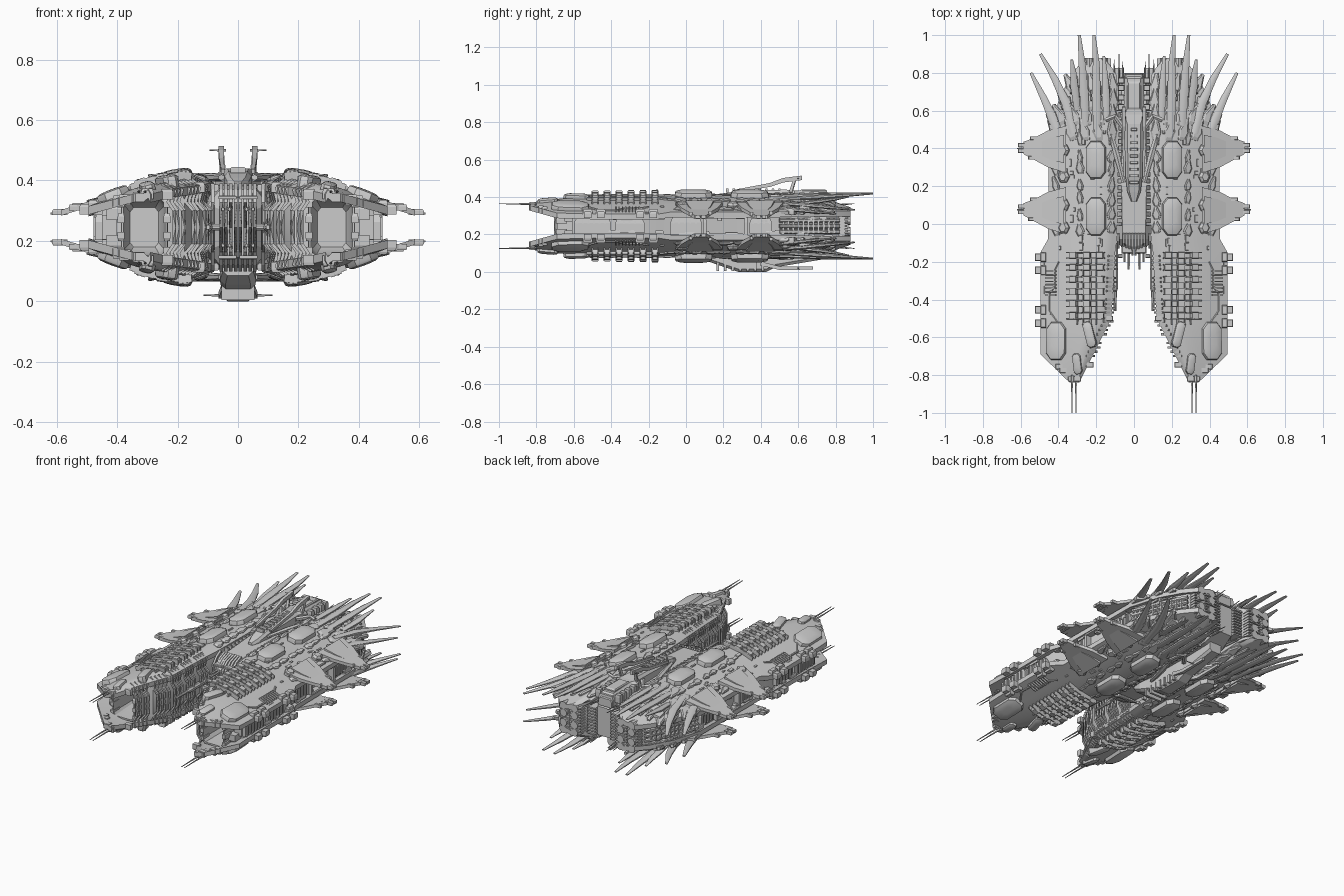
import bpy, bmesh, math, random
from mathutils import Vector, Matrix

if "Cube" in bpy.data.objects:
    bpy.data.objects.remove(bpy.data.objects["Cube"])
random.seed(4)
MID = 0.245   # height of the ship's plane of symmetry; all z below are relative to it

# hull stations: y, inner x, outer x, crest height, outer edge height
ST = [(-.84, .29, .34, .125, .112), (-.69, .215, .495, .145, .07), (-.5, .12, .495, .16, .064),
      (-.15, .10, .495, .165, .064), (-.08, .09, .455, .168, .075), (.5, .08, .45, .168, .075),
      (.68, .08, .39, .153, .08), (.8, .095, .325, .128, .08), (.88, .16, .26, .1, .08)]
PROFILE = [0, .06, .15, .3, .45, .72, 1]

def lerp(a, b, f): return a + (b - a) * f

def station(y):
    y = min(max(y, ST[0][0]), ST[-1][0])
    for a, b in zip(ST, ST[1:]):
        if y <= b[0]:
            f = (y - a[0]) / (b[0] - a[0])
            return [lerp(p, q, f) for p, q in zip(a, b)]

def crest(t, zt, ze):
    t = min(max(t, 0), 1)
    if t < .15: return zt * lerp(.88, 1, t / .15)
    if t < .45: return zt * lerp(1, .89, (t - .15) / .3)
    return lerp(zt * .89, ze, (t - .45) / .55)

def surf(x, y):
    _, xi, xo, zt, ze = station(y)
    return crest((x - xi) / (xo - xi), zt, ze)

def on_hull(x, y, lift=0, yaw=0, pitch=0):
    """Frame lying on the upper shell."""
    e = .02
    n = Vector((surf(x - e, y) - surf(x + e, y), surf(x, y - e) - surf(x, y + e), 2 * e)).normalized()
    ax = Vector((0, 1, 0)).cross(n).normalized()
    R = Matrix((ax, n.cross(ax), n)).transposed().to_4x4()
    return (Matrix.Translation((x, y, surf(x, y) + lift)) @ R @ Matrix.Rotation(yaw, 4, 'Z')
            @ Matrix.Rotation(pitch, 4, 'X'))

def at(x, y, z): return Matrix.Translation((x, y, z))

def loft(bm, rings):
    vs = [[bm.verts.new(p) for p in r] for r in rings]
    n = len(vs[0])
    for a, b in zip(vs, vs[1:]):
        for i in range(n):
            bm.faces.new((a[i], a[(i + 1) % n], b[(i + 1) % n], b[i]))
    bm.faces.new(vs[0]); bm.faces.new(vs[-1])

def stack(bm, M, outline, levels):
    """Stacked scaled copies of a flat outline: (scale, height) levels."""
    loft(bm, [[M @ Vector((x * s, y * s, h)) for x, y in outline] for s, h in levels])

def block(bm, M, sx, sy, sz, top=.85):
    o = [(-sx / 2, -sy / 2), (sx / 2, -sy / 2), (sx / 2, sy / 2), (-sx / 2, sy / 2)]
    stack(bm, M, o, [(1, -sz / 2), (1, sz * .2), (top, sz / 2)])

def tube(bm, pts, radii, n=6, flat=1.0):
    pts = [Vector(p) for p in pts]
    rings = []
    for i, p in enumerate(pts):
        d = (pts[min(i + 1, len(pts) - 1)] - pts[max(i - 1, 0)]).normalized()
        side = d.cross(Vector((0, 0, 1)))
        side = side.normalized() if side.length > .01 else Vector((1, 0, 0))
        up = side.cross(d)
        rings.append([p + radii[i] * (side * math.cos(a) + up * flat * math.sin(a))
                      for a in [(k + .5) * 2 * math.pi / n for k in range(n)]])
    loft(bm, rings)

def part(name, bm, axes='XZ', smooth=False):
    bmesh.ops.recalc_face_normals(bm, faces=bm.faces)
    me = bpy.data.meshes.new(name); bm.to_mesh(me); bm.free()
    ob = bpy.data.objects.new(name, me); bpy.context.collection.objects.link(ob)
    ob.location.z = MID
    if axes:
        m = ob.modifiers.new('mirror', 'MIRROR')
        m.use_axis = ('X' in axes, False, 'Z' in axes); m.use_mirror_merge = False
    if smooth:
        bpy.context.view_layer.objects.active = ob; ob.select_set(True)
        bpy.ops.object.shade_smooth_by_angle(angle=math.radians(35)); ob.select_set(False)

new = bmesh.new

# armour shells: jaw-like upper (and mirrored lower) hull plates
bm = new(); rings = []
for y, xi, xo, zt, ze in ST:
    top = [(lerp(xi, xo, t), y, crest(t, zt, ze)) for t in PROFILE]
    rings.append(top + [(x, y, z - .028) for x, _, z in reversed(top)])
loft(bm, rings); part('hull_armour_shell', bm, smooth=True)

# inner hull core, opening forwards as a hollow launch bay mouth
MOUTH = [(-.078, .085), (-.06, .108), (.06, .108), (.078, .085)]
MOUTH += [(x, -z) for x, z in reversed(MOUTH)]
def mouth(y, s): return [(.31 + x * s, y, z * s) for x, z in MOUTH]
bm = new()
rings = [mouth(-.42, .6), mouth(-.46, .8), mouth(-.52, .86), mouth(-.69, .88), mouth(-.69, .97), mouth(-.68, 1), mouth(-.6, 1)]
for y in (-.59, -.5, -.15, -.08, .5, .68, .8, .86):
    _, xi, xo, zt, ze = station(y)
    up = [(xi + .012, zt * .6), (xi + .03, zt * .86), (lerp(xi, xo, .45), zt * .82), (xo - .045, ze * .9)]
    rings.append([(x, y, z) for x, z in up] + [(x, y, -z) for x, z in reversed(up)])
loft(bm, rings); part('hull_core', bm, 'X', True)
bm = new()
for z in (.03, .08):
    for x in (.235, .387): block(bm, at(x, -.665, z), .022, .06, .03)
block(bm, at(.41, -.6, .05), .05, .1, .05); block(bm, at(.425, -.53, 0), .05, .16, .08)
part('bay_clamps', bm)

# large armoured pods on the shell
bm = new()
def pod(x, y, w, l, h, yaw=0):
    c = w * .5
    o = [(-w + c, -l), (w - c, -l), (w, -l + 1.3 * c), (w, l - 1.3 * c), (w - c, l), (-w + c, l), (-w, l - 1.3 * c), (-w, -l + 1.3 * c)]
    stack(bm, on_hull(x, y, 0, yaw), o, [(1, -.02), (1, h * .4), (.95, h * .72), (.75, h * .92), (.35, h)])
for x, y in ((.2, .34), (.2, .04)): pod(x, y, .052, .1, .035)
pod(.41, -.62, .054, .1, .026); pod(.235, -.585, .025, .07, .024, -.25); pod(.3, -.74, .022, .055, .018, -.1)
part('armour_pods', bm, smooth=True)

# raised ladder ribs on the front half of the hulls
bm = new()
for i in range(6):
    y = -.165 - i * .064
    for x in (.175, .215, .255, .295, .335):
        for d in (-.016, .014): block(bm, on_hull(x, y + d, .01), .043, .007, .03, .95)
    for x in (.18, .25, .32): block(bm, on_hull(x, y, .012), .04, .036, .036, .85)
    for x in (.2, .23, .27, .3): block(bm, on_hull(x, y - .03, .004), .008, .035, .018)
part('deck_ribs', bm)

# bent ribs down the inner walls, in groups of four
bm = new()
for i in range(24):
    if i % 5 == 4: continue
    y = -.17 - i * .023
    _, x, _, zt, _ = station(y); k = .008 if i % 3 else .014
    tube(bm, [(x + .035, y, zt * .98), (x, y, zt * .82), (x + .012, y, .085), (x - k, y, .055), (x - k, y, .0)], [.008] * 5, 4)
part('inner_wall_ribs', bm)
bm = new()
tube(bm, [(.1, -.46, 0), (.1, -.36, 0), (.1, -.34, 0), (.1, -.1, 0)], [.008, .01, .016, .016], 8)
tube(bm, [(.17, -.17, 0), (.06, -.17, 0)], [.012, .012], 8)
part('inner_wall_cannon', bm, 'X')

# side wall machinery
bm = new()
for y, l, h in ((-.5, .2, .085), (-.3, .16, .07), (0, .17, .09), (.4, .12, .08)):
    x = station(y)[2] - .04
    block(bm, at(x, y, 0), .035, l, h)
    for k in range(int(l / .03)):
        block(bm, at(x + .014, y - l / 2 + .018 + k * .03, 0), .02, .01, h * .75)
for i in range(60):
    y = random.uniform(-.58, .78); x = station(y)[2] - .035
    block(bm, at(x, y, random.choice((-1, 1)) * random.uniform(.03, .065)), .035, random.uniform(.02, .07), random.uniform(.01, .025))
for z in (-.048, .048): block(bm, at(.425, .21, z), .04, .22, .015)
for y in (.1, .32): block(bm, at(.425, y, 0), .04, .018, .1)
for i in range(11):
    y = .52 + i * .027
    block(bm, at(station(y)[2] - .04, y, 0), .05, .012, .08)
for z in (-.03, 0, .03): tube(bm, [(.43, .5, z), (.36, .68, z), (.29, .82, z)], [.012] * 3, 6)
part('side_machinery', bm, 'X')

# thruster blocks and trim along the outer edge and jaw tips
bm = new()
for y in (-.175, -.245, -.455, -.525):
    block(bm, at(.5, y, .06), .05, .04, .035); block(bm, at(.48, y, .075), .03, .05, .03)
for x, y in ((.375, -.775), (.395, -.755), (.235, -.745), (.33, -.82), (.13, -.5), (.3, -.82)):
    block(bm, at(x, y, surf(x, y) - .012), .04, .028, .035)
tube(bm, [(x, y, surf(x, y) + .002) for x, y in ((.4, -.2), (.42, -.24), (.42, -.33), (.45, -.37), (.45, -.46), (.4, -.53))], [.006] * 6, 6)
for i in range(8): block(bm, on_hull(.44, -.25 - i * .018, .004), .06, .007, .014)
part('edge_blocks', bm)

# forward antennas
bm = new()
for x in (.307, .328): tube(bm, [(x, -.8, .118), (x, -.9, .118), (x, -1, .12)], [.006, .004, .002], 5)
for x, l in ((.028, -.24), (.05, -.2)): tube(bm, [(x, -.08, .06), (x, l, .06)], [.009, .006], 6)
for x, y in ((.08, .9), (.105, .87), (.06, .86)): tube(bm, [(x, .7, .1), (x, y, .12)], [.008, .002], 5)
part('antennas', bm)

# long curved rear spines
bm = new()
for pts, r in (([(.195, .5), (.2, .68), (.2, .85), (.212, 1)], .026), ([(.255, .52), (.265, .7), (.275, .85), (.29, 1)], .026),
               ([(.32, .48), (.36, .64), (.42, .77), (.495, .9)], .026), ([(.385, .44), (.43, .56), (.48, .67), (.545, .8)], .026),
               ([(.145, .55), (.15, .7), (.155, .8), (.16, .89)], .022), ([(.3, .6), (.315, .72), (.32, .8), (.33, .87)], .022)):
    z0 = surf(*pts[0]) + .002; z1 = min(.175, .19 - max(0, pts[3][0] - .25) * .42)
    tube(bm, [(x, y, lerp(z0, z1, i / 3)) for i, (x, y) in enumerate(pts)], [r * .8, r, r * .75, r * .33], 8, .5)
    (x0, y0), (x1, y1) = pts[:2]
    block(bm, on_hull(x1, y1, .004, math.atan2(x0 - x1, y1 - y0)), r * 2.2, .06, .03)
part('rear_spines', bm, smooth=True)

# triangular side fins with tip blocks
bm = new()
for y in (.4, .075):
    o = [(.36, -.13), (.455, -.1), (.585, -.03), (.585, .035), (.53, .055), (.455, .095), (.36, .12)]
    def zf(x): return .11 - (x - .4) * .31
    loft(bm, [[(x, y + dy, zf(x) + d) for x, dy in o] for d in (-.014, .005)])
    loft(bm, [[(.37 + (x - .36) * .75, y + dy * .6, zf(x) + d + .01) for x, dy in o] for d in (-.01, .004)])
    for dy in (-.012, .018): block(bm, at(.59, y + dy, .05), .05, .022, .02)
    block(bm, at(.54, y - .05, .065), .04, .018, .02); block(bm, at(.53, y + .055, .07), .04, .018, .02)
    tube(bm, [(.58, y, .05), (.62, y, .046)], [.006, .003], 5)
part('side_fins', bm)

# overlapping scales and hex studs
bm = new()
def scale(x, y, w, l, yaw, pitch=.06):
    o = [(-w * .6, -l), (w * .6, -l), (w, -l * .2), (w * .3, l), (-w * .3, l), (-w, -l * .2)]
    stack(bm, on_hull(x, y, 0, yaw, pitch), o, [(1, -.012), (1, .005), (.7, .011)])
for y in (-.03, .05, .13, .21, .29, .37, .45):
    for x in (.12, .285, .415): scale(x, y + random.uniform(-.015, .015), random.uniform(.014, .026), random.uniform(.03, .045), -(x - .2) * 1.2)
for y in (.5, .58, .66, .74):
    _, xi, xo, _, _ = station(y)
    for t in (.1, .3, .5, .7, .93): scale(lerp(xi, xo, t), y, .028, .06, -t * .55)
for y in (-.02, .1, .25, .39):
    h = [(.032 * math.cos(a * math.pi / 3), .036 * math.sin(a * math.pi / 3)) for a in range(6)]
    stack(bm, on_hull(.37, y), h, [(1, -.01), (1, .012), (.6, .024)])
for i in range(40):
    x, y = random.uniform(.12, .43), random.uniform(-.14, .5)
    block(bm, on_hull(x, y, .001), random.choice((.01, .02)), random.choice((.02, .04)), .012)
part('hull_scales', bm)

# louvred engine blocks at the stern
bm = new()
for x, y, w in ((.16, .84, .07), (.235, .83, .06), (.08, .79, .05)):
    block(bm, at(x, y - .03, .0), w, .1, .16, 1)
    for i in range(5): block(bm, at(x, y, .008 + i * .018), w * 1.12, .07, .009, 1)
for x in (.16, .235):
    for z in (.03, .075): tube(bm, [(x, .8, z), (x, .88, z), (x, .88, z), (x, .86, z)], [.02, .024, .017, .015], 10)
part('stern_engines', bm)

# central spine body joining the two hulls
bm = new()
loft(bm, [[(x * w, y, z * h) for x, z in ((-1, -.6), (-.6, -1), (.6, -1), (1, -.6), (1, .6), (.6, 1), (-.6, 1), (-1, .6))]
          for y, w, h in ((-.13, .06, .1), (-.08, .1, .125), (.2, .11, .14), (.7, .11, .13), (.8, .08, .09))])
part('central_body', bm, None)
bm = new()
for x in (.008, .024, .04, .056, .084): tube(bm, [(x, -.05, .14), (x, -.12 + x * .4, .12), (x, -.165 + x * .5, .08), (x, -.165 + x * .5, 0)], [.0085] * 4, 4)
block(bm, at(.035, -.135, .1), .06, .04, .012)
for i in range(20): block(bm, at(.083, .0 + i * .035, .13), .04, .014, .025)
part('central_front_ribs', bm)

# superstructure ridge on top and keel below
def ridge(bm, rows, s):
    loft(bm, [[(-w, y, .1 * s), (w, y, .1 * s), (w, y, s * (h - .015)), (w * .7, y, s * h), (-w * .7, y, s * h), (-w, y, s * (h - .015))] for y, w, h in rows])
bm = new()
ridge(bm, [(.12, .015, .15), (.17, .035, .165), (.25, .045, .185), (.53, .05, .195), (.58, .075, .19), (.6, .055, .19), (.77, .05, .18), (.8, .045, .15)], 1)
for i in range(9): block(bm, at(0, .22 + i * .035, .19), .05 - .002 * i, .014, .02)
block(bm, at(0, .68, .185), .07, .15, .02); block(bm, at(0, .78, .14), .1, .03, .06)
part('bridge_ridge', bm, None)
bm = new()
ridge(bm, [(.06, .05, .16), (.12, .06, .19), (.28, .05, .245), (.43, .045, .245), (.48, .04, .22), (.72, .04, .18)], -1)
for i in range(7): block(bm, at(0, .17 + i * .04, -.215), .11, .014, .05, 1)
part('keel', bm, None)

# raised bridge fins, struts and lower outriggers
bm = new()
tube(bm, [(.05, .25, .185), (.055, .45, .22), (.055, .52, .245), (.055, .62, .258)], [.008, .011, .013, .013], 4, 1.3)
tube(bm, [(.05, .56, .18), (.055, .58, .245)], [.012, .01], 4)
tube(bm, [(.04, .6, .255), (.095, .6, .255)], [.005, .002], 5)
tube(bm, [(.045, .4, -.2), (.055, .5, -.225), (.055, .68, -.225)], [.014, .014, .011], 4)
tube(bm, [(.05, .6, -.225), (.115, .6, -.225)], [.005, .002], 5)
for y in (.62, .67, .72, .76): block(bm, at(.068, y, .155), .035, .03, .05)
for z in (.165, -.165):
    tube(bm, [(.055, .22, z), (.09, .36, z), (.13, .5, z)], [.012, .018, .012], 6, .8)
    tube(bm, [(.05, .5, z), (.1, .57, z), (.15, .55, z)], [.014] * 3, 6)
part('bridge_fins', bm, 'X')
